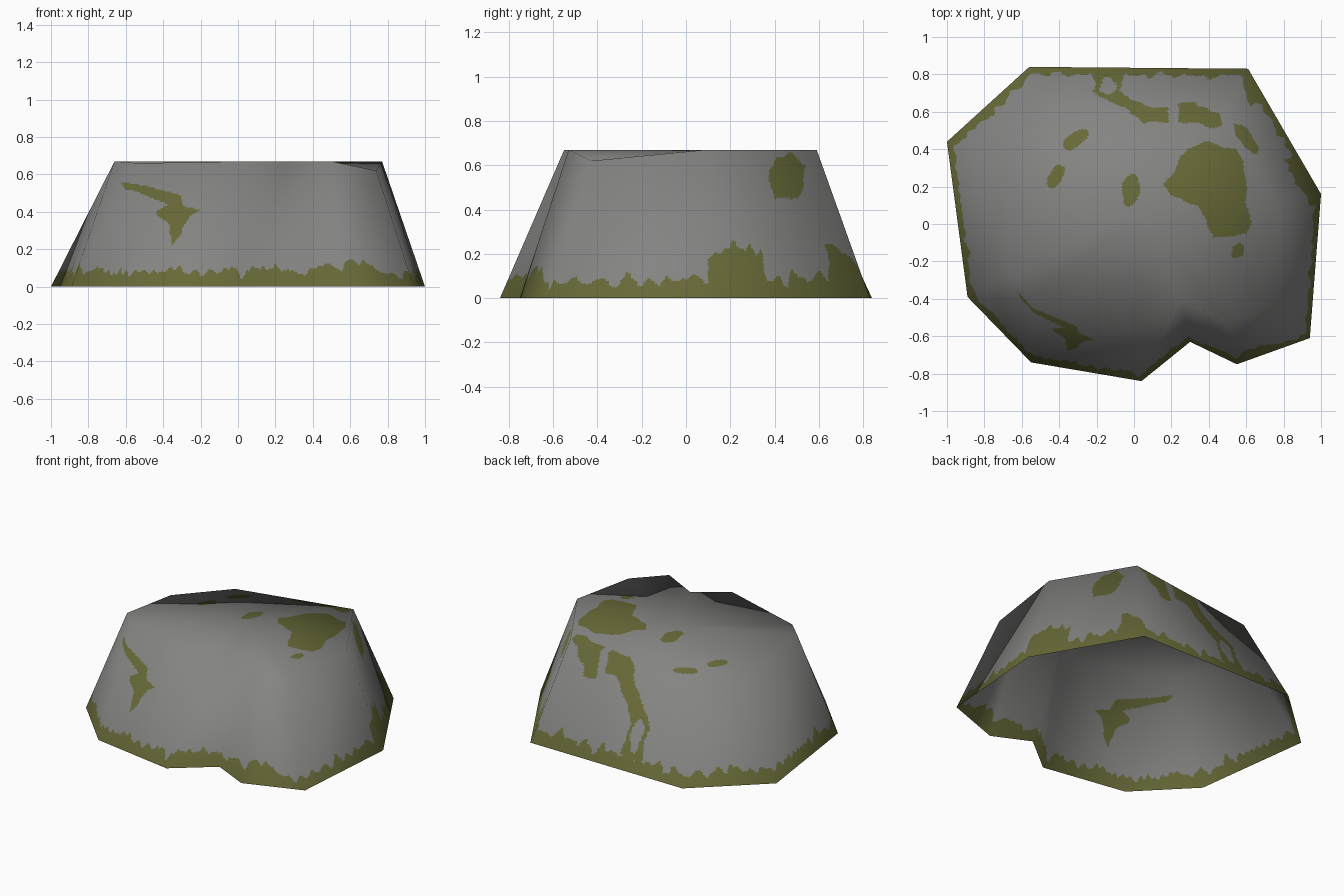
import bpy, bmesh, math
from mathutils import Vector, noise

if "Cube" in bpy.data.objects:
    bpy.data.objects.remove(bpy.data.objects["Cube"])

# Ground outline and matching shoulder outline (anticlockwise from above)
GROUND = [(0.61, 0.83), (-0.56, 0.84), (-1.0, 0.44), (-0.89, -0.39), (-0.55, -0.74),
          (0.04, -0.84), (0.30, -0.63), (0.55, -0.75), (0.94, -0.61), (1.0, 0.16)]
SHOULDER = [(0.47, 0.59, 0.67), (-0.42, 0.57, 0.58), (-0.71, 0.28, 0.57), (-0.66, -0.27, 0.67),
            (-0.54, -0.39, 0.66), (0.03, -0.55, 0.67), (0.25, -0.40, 0.67), (0.50, -0.53, 0.67),
            (0.74, -0.43, 0.62), (0.77, 0.09, 0.67)]

# Moss patches: polygons seen from above, and one seen from the front
MAIN = [(.15, .2), (.2, .25), (.24, .35), (.3, .4), (.37, .44), (.55, .4), (.6, .25),
        (.6, .1), (.62, .02), (.6, -.05), (.42, -.07), (.4, 0), (.33, .09), (.2, .16)]
STRAND = [(-.22, .8), (-.2, .68), (-.08, .64), (.05, .54), (.18, .54), (.18, .62),
          (.05, .64), (-.07, .71), (-.06, .8)]
BACK_SPOT = [(.24, .64), (.33, .64), (.45, .59), (.47, .53), (.42, .51), (.24, .55)]
SIDE_SPOT = [(.53, .54), (.6, .53), (.67, .4), (.64, .37), (.54, .48)]
BACK_CORNER = [(.57, .82), (.59, .7), (.62, .63), (.7, .66), (.64, .84)]
FRONT = [(-.62, .56), (-.55, .55), (-.3, .49), (-.29, .43), (-.21, .41), (-.26, .38),
         (-.3, .29), (-.36, .22), (-.37, .33), (-.44, .4), (-.37, .44), (-.54, .51), (-.61, .52)]
SPOTS = [(.55, -.14, .03, .04, 0), (-.02, .18, .05, .085, 0),
         (-.31, .45, .07, .035, .5), (-.42, .25, .07, .035, 1.0)]
DEG = math.pi / 180


def inside(x, y, poly):
    hit = False
    for (x1, y1), (x2, y2) in zip(poly, poly[1:] + poly[:1]):
        if (y1 > y) != (y2 > y) and x < (x2 - x1) * (y - y1) / (y2 - y1) + x1:
            hit = not hit
    return hit


def in_spot(x, y, spot):
    cx, cy, rx, ry, a = spot
    dx, dy = x - cx, y - cy
    u = dx * math.cos(a) + dy * math.sin(a)
    v = dy * math.cos(a) - dx * math.sin(a)
    return (u / rx) ** 2 + (v / ry) ** 2 < 1


def fringe_height(p):
    """Ragged height of the moss band around the foot."""
    a = math.atan2(p.y, p.x)
    q = Vector((math.cos(a), math.sin(a), 0))
    h = 0.085 + 0.05 * noise.noise(q * 14) + 0.04 * noise.noise(q * 27 + Vector((3, 1, 0)))
    if 6 < a / DEG < 23:
        h += 0.13
    h += 0.06 * math.exp(-((a / DEG + 48) / 6) ** 2)
    return max(h, 0.04)


def is_moss(p):
    if p.z < fringe_height(p):
        return True
    x = p.x + 0.018 * noise.noise(p * 13)
    y = p.y + 0.018 * noise.noise(p * 13 + Vector((5, 2, 7)))
    if p.y < -0.3:
        return p.x < 0 and inside(x, p.z, FRONT)
    if in_spot(x, y, (-.14, .735, .045, .04, 0)):
        return False
    return (any(inside(x, y, s) for s in (MAIN, STRAND, BACK_SPOT, SIDE_SPOT, BACK_CORNER))
            or any(in_spot(x, y, s) for s in SPOTS))


# Coarse rock: sloping walls, fan cap, open underneath
bm = bmesh.new()
low = [bm.verts.new((x, y, 0)) for x, y in GROUND]
high = [bm.verts.new(c) for c in SHOULDER]
hub = bm.verts.new((0.04, 0.06, 0.67))
for i in range(len(low)):
    j = (i + 1) % len(low)
    bm.faces.new((low[i], low[j], high[j]))
    bm.faces.new((low[i], high[j], high[i]))
    bm.faces.new((high[i], high[j], hub))
bm.normal_update()

# Fine grid over every facet so the moss outline can be cut, keeping the coarse shading
N = 60
verts, normals, faces, index = [], [], [], {}


def point(tri, i, j):
    w = (N - i - j) / N, i / N, j / N
    co = sum((v.co * k for v, k in zip(tri, w)), Vector())
    key = tuple(round(c, 5) for c in co)
    if key not in index:
        index[key] = len(verts)
        verts.append(co)
        normals.append(sum((v.normal * k for v, k in zip(tri, w)), Vector()).normalized())
    return index[key]


for f in bm.faces:
    t = f.verts[:]
    for i in range(N):
        for j in range(N - i):
            faces.append((point(t, i, j), point(t, i + 1, j), point(t, i, j + 1)))
            if i + j < N - 1:
                faces.append((point(t, i + 1, j), point(t, i + 1, j + 1), point(t, i, j + 1)))
bm.free()

mesh = bpy.data.meshes.new("mossy_rock")
mesh.from_pydata(verts, [], faces)
for name, colour in (("grey stone", (0.23, 0.23, 0.225, 1)), ("olive moss", (0.135, 0.14, 0.038, 1))):
    mat = bpy.data.materials.new(name)
    mat.diffuse_color = colour
    mat.use_nodes = True
    mat.node_tree.nodes["Principled BSDF"].inputs["Base Color"].default_value = mat.diffuse_color
    mesh.materials.append(mat)
for poly in mesh.polygons:
    poly.use_smooth = True
    poly.material_index = int(is_moss(poly.center))
mesh.normals_split_custom_set_from_vertices(normals)
rock = bpy.data.objects.new("mossy_rock", mesh)
bpy.context.collection.objects.link(rock)
